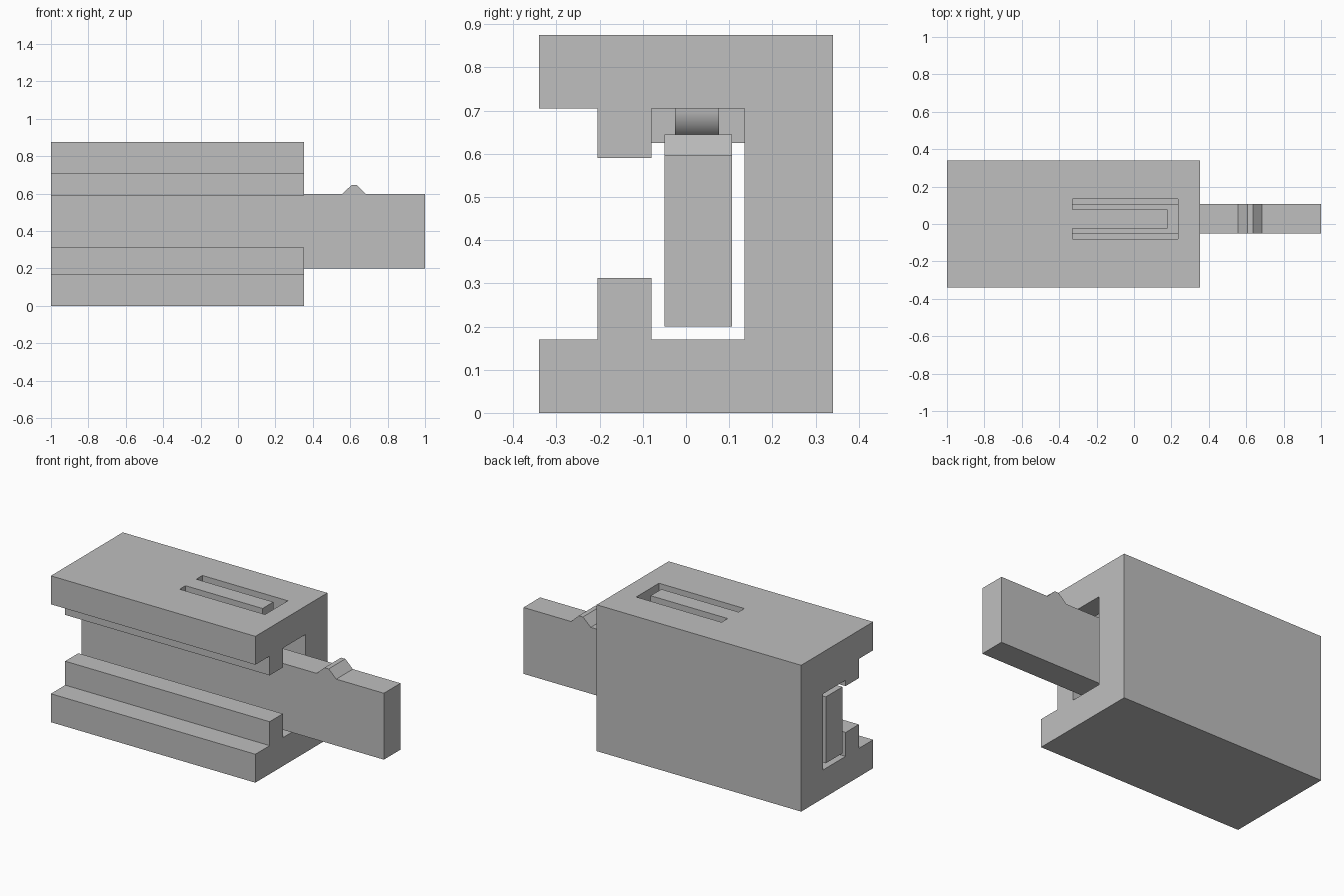
import bpy, bmesh, math
from mathutils import Vector

cube = bpy.data.objects.get("Cube")
if cube:
    bpy.data.objects.remove(cube, do_unlink=True)

grey = bpy.data.materials.new("plain grey")
grey.use_nodes = True
grey.diffuse_color = (0.52, 0.52, 0.52, 1)
grey.node_tree.nodes["Principled BSDF"].inputs["Base Color"].default_value = grey.diffuse_color


def extrude(name, profile, axis, start, end):
    """Extrude a 2D outline along x, y or z."""
    place = {"x": lambda a, b: (start, a, b),
             "y": lambda a, b: (a, start, b),
             "z": lambda a, b: (a, b, start)}[axis]
    bm = bmesh.new()
    face = bm.faces.new([bm.verts.new(place(a, b)) for a, b in profile])
    moved = bmesh.ops.extrude_face_region(bm, geom=[face])["geom"]
    shift = Vector([end - start if axis == c else 0 for c in "xyz"])
    bmesh.ops.translate(bm, vec=shift, verts=[v for v in moved if isinstance(v, bmesh.types.BMVert)])
    bmesh.ops.recalc_face_normals(bm, faces=bm.faces)
    mesh = bpy.data.meshes.new(name)
    bm.to_mesh(mesh)
    bm.free()
    mesh.materials.append(grey)
    obj = bpy.data.objects.new(name, mesh)
    bpy.context.collection.objects.link(obj)
    return obj


def cut(target, cutter):
    mod = target.modifiers.new("cut", "BOOLEAN")
    mod.operation, mod.solver, mod.object = "DIFFERENCE", "EXACT", cutter
    bpy.ops.object.select_all(action="DESELECT")
    bpy.context.view_layer.objects.active = target
    target.select_set(True)
    bpy.ops.object.modifier_apply(modifier=mod.name)
    bpy.data.objects.remove(cutter, do_unlink=True)


# Main measurements
back, lip, front = 0.34, -0.205, -0.34
slot_front, slot_back = -0.08, 0.135
finger_front, finger_back = -0.025, 0.077
finger_root, finger_tip, gap_end = -0.33, 0.18, 0.235
pocket_top, top = 0.705, 0.875

# Housing: C-shaped channel with inner lips
housing = extrude("housing", [
    (front, 0), (back, 0), (back, top), (front, top), (front, pocket_top),
    (lip, pocket_top), (lip, 0.59), (slot_front, 0.59), (slot_front, 0.625),
    (slot_back, 0.625), (slot_back, 0.17), (slot_front, 0.17),
    (slot_front, 0.313), (lip, 0.313), (lip, 0.17), (front, 0.17)],
    "x", -1, 0.353)

# Raised pocket above the slider, open at the right end
cut(housing, extrude("pocket_cutter", [
    (slot_front, 0.6), (slot_back, 0.6),
    (slot_back, pocket_top), (slot_front, pocket_top)], "x", finger_root, 0.4))

# U-shaped gap that frees the spring finger
cut(housing, extrude("finger_gap_cutter", [
    (finger_root, slot_front), (gap_end, slot_front), (gap_end, slot_back),
    (finger_root, slot_back), (finger_root, finger_back), (finger_tip, finger_back),
    (finger_tip, finger_front), (finger_root, finger_front)], "z", 0.66, 0.95))

# Rounded catch under the finger
arc = [math.pi * i / 24 for i in range(25)]
catch = extrude("finger_catch", [
    (0.1 + 0.08 * math.cos(a), pocket_top - 0.075 * math.sin(a)) for a in arc],
    "y", finger_front, finger_back)
bpy.ops.object.select_all(action="DESELECT")
bpy.context.view_layer.objects.active = catch
catch.select_set(True)
bpy.ops.object.shade_smooth_by_angle(angle=math.radians(35))

# Slider bar with its wedge-shaped detent
extrude("slider", [
    (-1, 0.2), (1, 0.2), (1, 0.597), (0.685, 0.597), (0.635, 0.645),
    (0.607, 0.645), (0.555, 0.597), (-1, 0.597)], "y", -0.05, 0.107)
